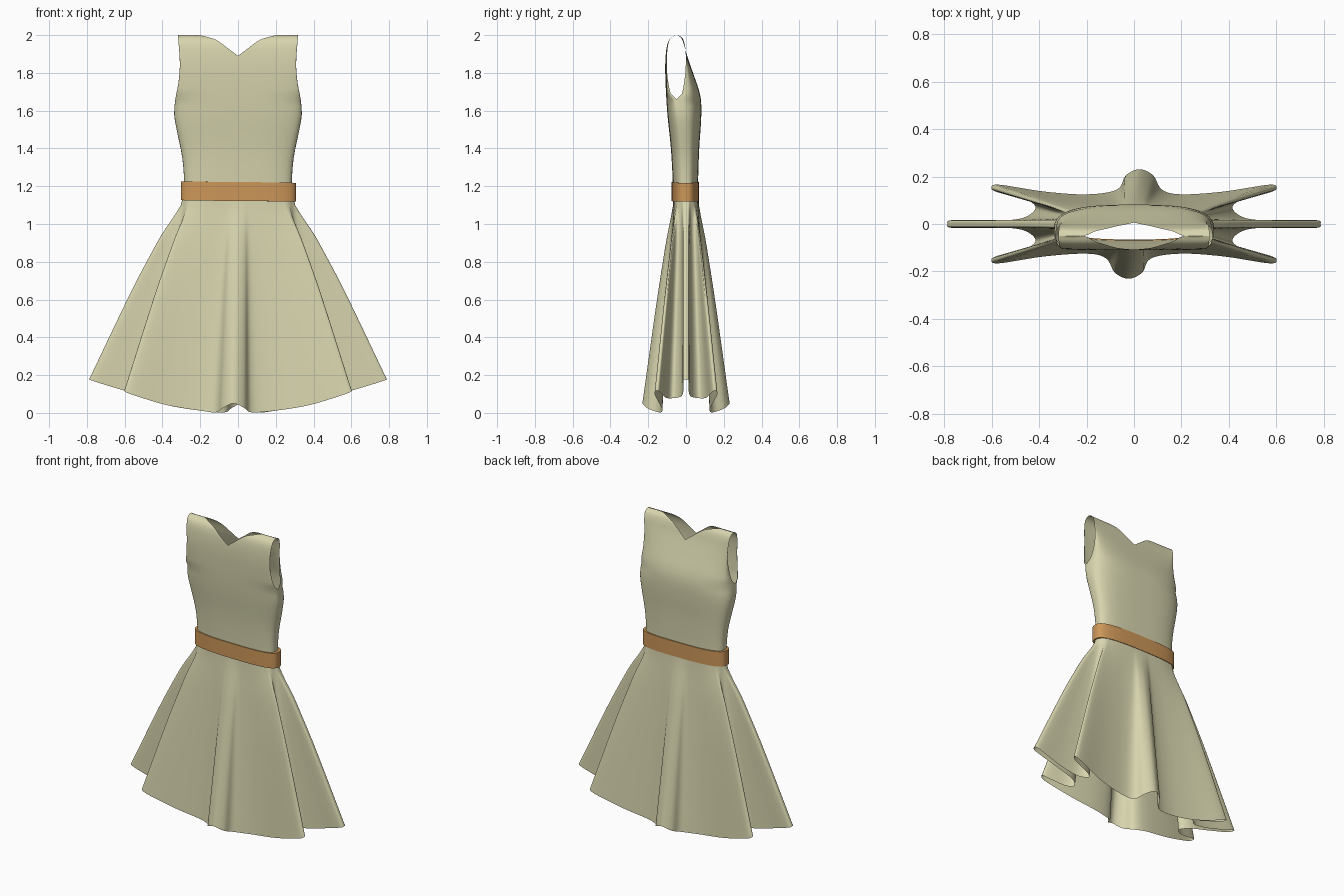
import bpy, bmesh, math
from mathutils import Vector

if "Cube" in bpy.data.objects:
    bpy.data.objects.remove(bpy.data.objects["Cube"])


def material(name, rgb):
    m = bpy.data.materials.new(name)
    m.diffuse_color = (*rgb, 1)
    m.use_nodes = True
    m.node_tree.nodes["Principled BSDF"].inputs["Base Color"].default_value = m.diffuse_color
    return m


cloth = material("pale_khaki_cloth", (0.68, 0.66, 0.42))
tan = material("tan_belt", (0.61, 0.31, 0.10))


def curve(pts, t):
    """Smooth interpolation through (t, value) pairs."""
    t = min(max(t, pts[0][0]), pts[-1][0])
    n = len(pts)

    def slope(i):
        a, b = pts[max(i - 1, 0)], pts[min(i + 1, n - 1)]
        return (b[1] - a[1]) / (b[0] - a[0])
    i = max(k for k in range(n - 1) if pts[k][0] <= t)
    (t0, v0), (t1, v1) = pts[i], pts[i + 1]
    d = t1 - t0
    s = (t - t0) / d
    return (v0 * (1 + 2 * s) * (1 - s) ** 2 + v1 * s * s * (3 - 2 * s)
            + d * slope(i) * s * (1 - s) ** 2 - d * slope(i + 1) * s * s * (1 - s))


def grid(bm, rows, closed=False):
    vs = [[bm.verts.new(p) for p in r] for r in rows]
    n = len(vs[0])
    for a, b in zip(vs, vs[1:]):
        for j in range(n if closed else n - 1):
            k = (j + 1) % n
            bm.faces.new((a[j], a[k], b[k], b[j]))


def finish(bm, name, mat):
    bmesh.ops.remove_doubles(bm, verts=bm.verts[:], dist=0.0004)
    bmesh.ops.recalc_face_normals(bm, faces=bm.faces[:])
    me = bpy.data.meshes.new(name)
    bm.to_mesh(me)
    bm.free()
    me.materials.append(mat)
    for p in me.polygons:
        p.use_smooth = True
    ob = bpy.data.objects.new(name, me)
    bpy.context.collection.objects.link(ob)
    return ob


# bodice: front and back panels joined at the sides and at the shoulders
WIDTH = [(1.12, .287), (1.22, .285), (1.35, .295), (1.5, .325), (1.58, .338),
         (1.66, .332), (1.75, .315), (1.85, .308), (2.0, .318)]
FRONT = [(1.12, -.068), (1.22, -.07), (1.4, -.08), (1.6, -.1), (1.8, -.11),
         (1.9, -.107), (1.96, -.096), (1.99, -.075), (2.0, -.05)]
BACK = [(1.12, .064), (1.22, .064), (1.4, .07), (1.55, .08), (1.65, .08),
        (1.72, .065), (1.8, .037), (1.9, .003), (1.96, -.014), (1.99, -.03), (2.0, -.05)]
SIDE = [(1.12, -.002), (1.4, -.01), (1.6, -.035), (1.66, -.05), (2.0, -.05)]
ARMHOLE = [(1.66, 0), (1.665, .015), (1.69, .03), (1.75, .042), (1.83, .05),
           (1.93, .047), (1.98, .034), (1.995, .017), (2.0, 0)]
NECK = [(0, 1.89), (.06, 1.935), (.11, 1.972), (.16, 1.99), (.21, 2.0), (.34, 2.0)]
COLS, LOW, HIGH = 48, 14, 18

bm = bmesh.new()
for profile, sign in ((FRONT, -1), (BACK, 1)):
    rows = []
    for r in range(LOW + HIGH + 1):
        row = []
        for c in range(COLS + 1):
            a = math.sin(math.pi / 2 * (2 * c / COLS - 1))
            top = curve(NECK, abs(a) * .315)
            if r <= LOW:
                z = 1.12 + .54 * r / LOW
            else:
                z = 1.66 + (top - 1.66) * math.sin(math.pi / 2 * (r - LOW) / HIGH)
            edge = curve(SIDE, z) + sign * (curve(ARMHOLE, z) if z > 1.66 else 0)
            bulge = max(0, 1 - abs(a) ** 3) ** (1 / 3)
            y = edge + (curve(profile, z) - edge) * bulge
            row.append((a * curve(WIDTH, z), y, z))
        rows.append(row)
    grid(bm, rows)
finish(bm, "bodice", cloth)

# skirt: one quarter of the folded hem as (x, y, z, x at the waist)
HEM = [(.787, 0, .178, .292), (.765, .017, .168, .291), (.60, .014, .118, .289),
       (.47, .025, .088, .286), (.415, .068, .078, .281), (.46, .105, .08, .272),
       (.575, .134, .105, .260), (.602, .152, .118, .25), (.57, .166, .10, .24),
       (.38, .137, .042, .18), (.2, .125, .012, .11), (.095, .145, .003, .06),
       (.058, .205, .025, .032), (0, .231, .05, 0)]
quarter = list(range(14))
back = quarter[::-1]
order = ([(i, 1, 1) for i in quarter] + [(i, -1, 1) for i in back[1:]]
         + [(i, -1, -1) for i in quarter[1:]] + [(i, 1, -1) for i in back[1:-1]])
ring = []
for i, sx, sy in order:
    x, y, z, wx = HEM[i]
    wy = .066 * max(0, 1 - (wx / .292) ** 3) ** (1 / 3)
    shift = .023 * sy if i > 10 else 0      # middle folds sit slightly off centre
    ring.append(((Vector((sx * x + shift, sy * y, z))), Vector((sx * wx, sy * wy, 1.14))))


def spline(p0, p1, p2, p3, t):
    return .5 * (2 * p1 + (p2 - p0) * t + (2 * p0 - 5 * p1 + 4 * p2 - p3) * t * t
                 + (3 * p1 - p0 - 3 * p2 + p3) * t ** 3)


n = len(ring)
smooth = []
for i in range(n):
    four = [ring[(i + k) % n] for k in (-1, 0, 1, 2)]
    for s in range(5):
        smooth.append([spline(*[f[e] for f in four], s / 5) for e in (0, 1)])

FLARE = [(0, 0), (.03, .01), (.1, .09), (.19, .21), (.28, .31), (.5, .535), (1, 1)]
rows = []
for r in range(25):
    s = r / 24
    g = curve(FLARE, s)
    row = []
    for hem, waist in smooth:
        p = waist.lerp(hem, g)
        p.z = waist.z + (hem.z - waist.z) * s
        row.append(p)
    rows.append(row)
bm = bmesh.new()
grid(bm, rows, closed=True)
finish(bm, "skirt", cloth)


# belt: a closed band around the waist
def loop(rx, ry, z):
    pts = []
    for k in range(96):
        t = 2 * math.pi * k / 96
        c, s = math.cos(t), math.sin(t)
        pts.append((math.copysign(abs(c) ** (2 / 3), c) * rx + .002,
                    math.copysign(abs(s) ** (2 / 3), s) * ry - .003, z - .004 * c))
    return pts


bm = bmesh.new()
section = [(.286, .062, 1.122), (.305, .073, 1.122), (.305, .073, 1.222),
           (.284, .062, 1.222), (.286, .062, 1.122)]
grid(bm, [loop(*p) for p in section], closed=True)
belt = finish(bm, "waist_belt", tan)
bpy.context.view_layer.objects.active = belt
belt.select_set(True)
bpy.ops.object.shade_smooth_by_angle(angle=math.radians(40))
